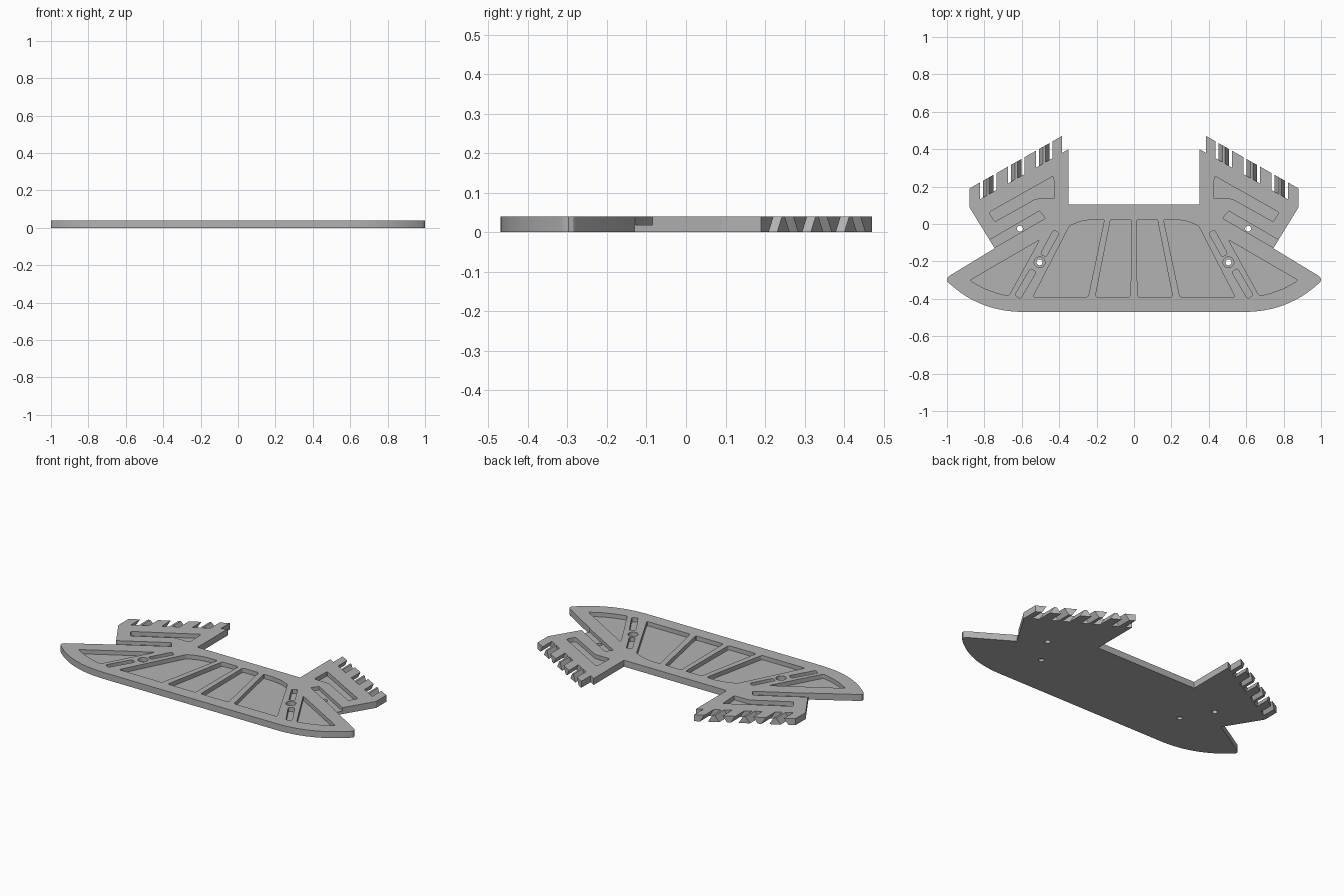
import bpy, bmesh, math
from mathutils import Vector

if "Cube" in bpy.data.objects:
    bpy.data.objects.remove(bpy.data.objects["Cube"], do_unlink=True)

THICK = 0.04      # plate thickness
FLOOR = 0.014     # pocket floor height
ABOVE = 0.06
BELOW = -0.02

grey = bpy.data.materials.new("plain grey")
grey.use_nodes = True
colour = (0.45, 0.45, 0.45, 1)
grey.diffuse_color = colour
grey.node_tree.nodes["Principled BSDF"].inputs["Base Color"].default_value = colour


def prism(bm, low, high, z0, z1, corner=0):
    """Solid between two matching outlines, with optional rounded corners."""
    a = [bm.verts.new((x, y, z0)) for x, y in low]
    b = [bm.verts.new((x, y, z1)) for x, y in high]
    n = len(a)
    faces = [bm.faces.new(a[::-1]), bm.faces.new(b)]
    for i in range(n):
        j = (i + 1) % n
        faces.append(bm.faces.new((a[i], a[j], b[j], b[i])))
    bmesh.ops.recalc_face_normals(bm, faces=faces)
    if corner:
        uprights = [bm.edges.get((p, q)) for p, q in zip(a, b)]
        bmesh.ops.bevel(bm, geom=uprights, offset=corner, segments=3,
                        profile=0.5, affect='EDGES', clamp_overlap=True)


def make(name, bm):
    mesh = bpy.data.meshes.new(name)
    bm.to_mesh(mesh)
    bm.free()
    mesh.materials.append(grey)
    ob = bpy.data.objects.new(name, mesh)
    bpy.context.collection.objects.link(ob)
    return ob


def flip(points, s):
    return [(s * x, y) for x, y in points]


def circle(x, y, r, n=24):
    return [(x + r * math.cos(math.tau * i / n), y + r * math.sin(math.tau * i / n))
            for i in range(n)]


def slot(p, q, width):
    p, q = Vector(p), Vector(q)
    side = (q - p).orthogonal().normalized() * width / 2
    return [tuple(v) for v in (p + side, p - side, q - side, q + side)]


def curve(p, c, q, n=14):
    p, c, q = Vector(p), Vector(c), Vector(q)
    return [tuple(p * (1 - t) ** 2 + c * 2 * t * (1 - t) + q * t * t)
            for t in (i / n for i in range(n + 1))]


def edge_y(x):
    """Toothed edge of the rear fin."""
    return 0.19 + (0.88 - x) * 0.567


# Plate outline: swept front, pointed wing tips, two rear fins
half = curve((0.59, -0.47), (0.82, -0.47), (0.985, -0.32))
half += [(0.997, -0.308), (1.0, -0.297), (0.996, -0.285), (0.985, -0.276),
         (0.745, -0.13), (0.88, 0.09), (0.88, edge_y(0.88)),
         (0.385, edge_y(0.385)), (0.385, 0.38), (0.35, 0.40), (0.35, 0.105)]
outline = half + flip(half[::-1], -1)
bm = bmesh.new()
prism(bm, outline, outline, 0, THICK)
plate = make("finned_plate", bm)

# Recessed pockets in the top
pockets = [
    [(0.015, 0.025), (0.125, 0.025), (0.207, -0.39), (0.018, -0.39)],
    [(0.158, 0.025), (0.22, 0.025), (0.285, 0.014), (0.345, -0.01),
     (0.54, -0.39), (0.245, -0.39)],
    [(0.505, -0.085), (0.878, -0.302), (0.80, -0.345), (0.73, -0.37), (0.67, -0.385)],
    [(0.43, 0.257), (0.425, 0.135), (0.525, 0.135), (0.745, 0.012), (0.775, 0.062)],
    slot((0.415, -0.04), (0.485, -0.168), 0.034),
    slot((0.538, -0.247), (0.622, -0.39), 0.036),
]
channel = [(0.505, 0.07), (0.475, 0.03), (0.82, -0.17), (0.85, -0.13)]
pocket_bm, hole_bm = bmesh.new(), bmesh.new()
for s in (1, -1):
    for shape in pockets:
        pts = flip(shape, s)
        prism(pocket_bm, pts, pts, FLOOR, ABOVE, 0.01)
    pts = flip(channel, s)
    prism(pocket_bm, pts, pts, 0.018, ABOVE, 0.004)
    pts = flip(circle(0.505, -0.205, 0.029), s)
    prism(pocket_bm, pts, pts, FLOOR, ABOVE)

    # Through holes
    for x, y in ((0.505, -0.205), (0.61, -0.025)):
        pts = flip(circle(x, y, 0.016), s)
        prism(hole_bm, pts, pts, BELOW, ABOVE)

    # Slanted slits that leave interlocking wedge teeth
    for c in (0.78, 0.63, 0.48):
        for side in (1, -1):
            def section(z):
                inner = c + side * (0.028 - 0.55 * z)
                outer = inner + side * 0.038
                return flip([(inner, edge_y(inner) - 0.09), (outer, edge_y(outer) - 0.09),
                             (outer, edge_y(outer) + 0.05), (inner, edge_y(inner) + 0.05)], s)
            prism(hole_bm, section(BELOW), section(ABOVE), BELOW, ABOVE)

# Cut the pockets, then the holes and slits
bpy.context.view_layer.objects.active = plate
for name, cutter_bm in (("pocket_cutter", pocket_bm), ("hole_cutter", hole_bm)):
    cutter = make(name, cutter_bm)
    cutter.hide_render = True
    mod = plate.modifiers.new(name, 'BOOLEAN')
    mod.operation = 'DIFFERENCE'
    mod.solver = 'EXACT'
    mod.object = cutter
    bpy.ops.object.modifier_apply(modifier=mod.name)
    bpy.data.objects.remove(cutter, do_unlink=True)

for ob in bpy.context.selected_objects:
    ob.select_set(False)
plate.select_set(True)
bpy.ops.object.shade_smooth_by_angle(angle=math.radians(30))
